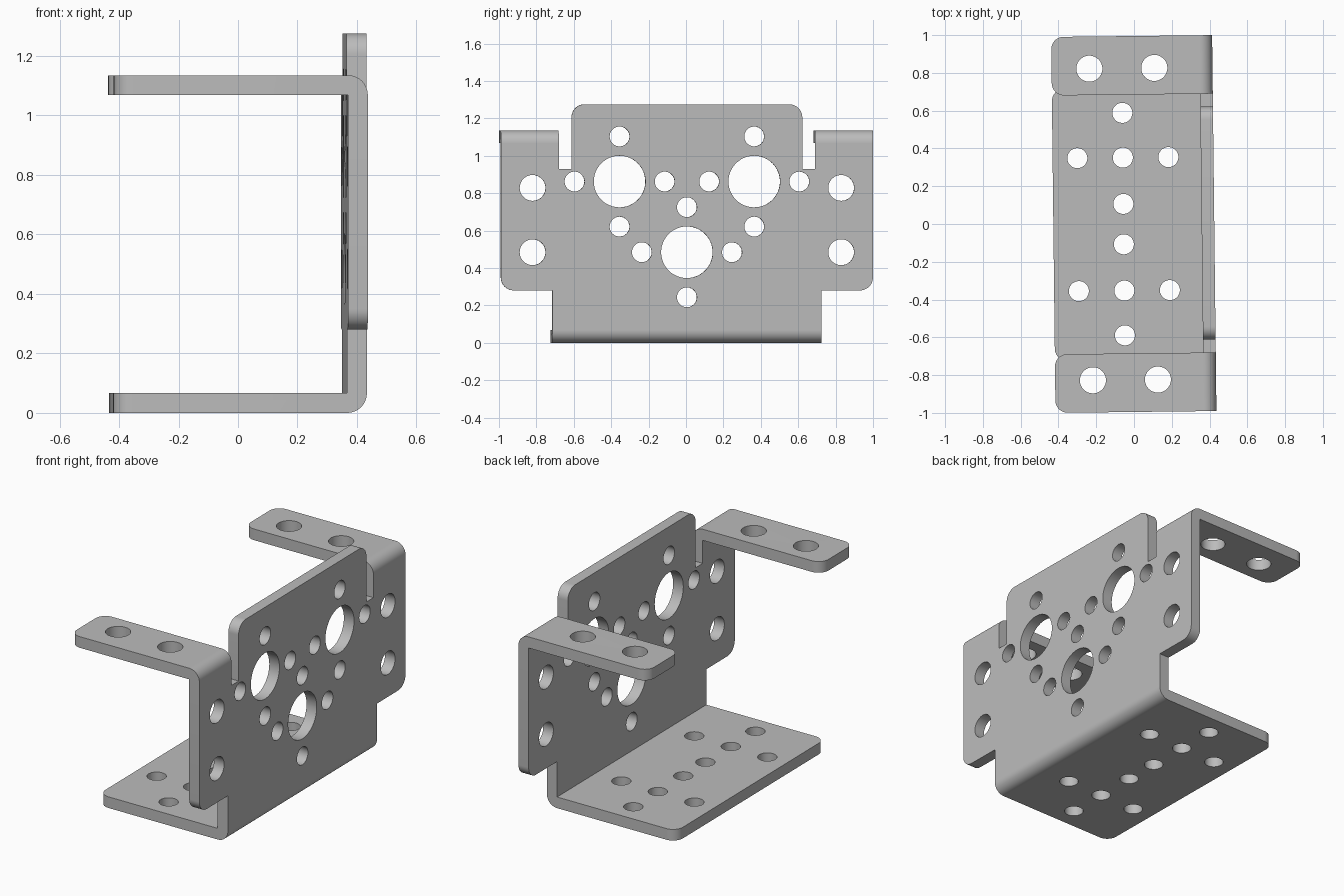
import bpy, bmesh
from math import sin, cos, pi
from mathutils import Vector, Matrix

if "Cube" in bpy.data.objects:
    bpy.data.objects.remove(bpy.data.objects["Cube"], do_unlink=True)

T = 0.067                      # sheet thickness
X_FREE, X_OUT = -0.427, 0.425  # free edge and outer wall face
TOP = 1.135                    # top of the upper tabs

steel = bpy.data.materials.new("grey_steel")
steel.use_nodes = True
GREY = (0.5, 0.5, 0.5, 1)
steel.diffuse_color = GREY
steel.node_tree.nodes["Principled BSDF"].inputs["Base Color"].default_value = GREY


def rounded(corners, steps=10):
    """Outline from (u, v, radius) corners, with round corners as arcs."""
    out = []
    for i, (u, v, r) in enumerate(corners):
        p = Vector((u, v))
        if not r:
            out.append(p)
            continue
        a = (Vector(corners[i - 1][:2]) - p).normalized()
        b = (Vector(corners[(i + 1) % len(corners)][:2]) - p).normalized()
        c = p + (a + b) * r
        for k in range(steps + 1):
            t = k / steps * pi / 2
            out.append(c - b * r * cos(t) - a * r * sin(t))
    return out


def add_object(bm, name):
    bmesh.ops.recalc_face_normals(bm, faces=bm.faces)
    me = bpy.data.meshes.new(name)
    bm.to_mesh(me)
    bm.free()
    me.materials.append(steel)
    ob = bpy.data.objects.new(name, me)
    bpy.context.collection.objects.link(ob)
    return ob


def plate(name, corners, place, depth, bend_z=None):
    """Extruded outline; place maps outline (u, v) to 3D."""
    bm = bmesh.new()
    face = bm.faces.new([bm.verts.new(place(p.x, p.y)) for p in rounded(corners)])
    ext = bmesh.ops.extrude_face_region(bm, geom=[face])
    bmesh.ops.translate(bm, vec=depth, verts=[g for g in ext["geom"]
                                             if isinstance(g, bmesh.types.BMVert)])
    if bend_z is not None:     # round the outside of the bend
        bend = [e for e in bm.edges if all(abs(v.co.x - X_OUT) < 1e-4 and
                abs(v.co.z - bend_z) < 1e-4 for v in e.verts)]
        bmesh.ops.bevel(bm, geom=bend, offset=T - 0.001, segments=10,
                        profile=0.5, affect='EDGES')
    return add_object(bm, name)


def flange(name, y0, y1, z, bend_z):
    r = 0.065
    return plate(name, [(X_FREE, y0, r), (X_OUT, y0, 0), (X_OUT, y1, 0), (X_FREE, y1, r)],
                 lambda u, v: (u, v, z), (0, 0, T), bend_z)


def apply_boolean(ob, other, operation):
    mod = ob.modifiers.new("join", 'BOOLEAN')
    mod.operation, mod.solver, mod.object = operation, 'EXACT', other
    bpy.context.view_layer.objects.active = ob
    bpy.ops.object.modifier_apply(modifier=mod.name)
    bpy.data.objects.remove(other, do_unlink=True)


# Upright wall with wings, notches and raised centre
half = [(0.72, T, 0), (0.72, 0.28, 0), (0.995, 0.28, 0.07), (0.995, TOP - T, 0),
        (0.685, TOP - T, 0), (0.685, 0.93, 0), (0.617, 0.93, 0), (0.617, 1.275, 0.07)]
outline = half + [(-y, z, r) for y, z, r in reversed(half)]
bracket = plate("bracket", outline, lambda u, v: (X_OUT - T, u, v), (T, 0, 0))

# Bottom flange and two upper tabs, bent from the same sheet
for part in (flange("bottom_flange", -0.72, 0.72, 0, 0),
             flange("left_tab", 0.685, 0.995, TOP - T, TOP),
             flange("right_tab", -0.995, -0.685, TOP - T, TOP)):
    apply_boolean(bracket, part, 'UNION')

# Holes
SMALL, MEDIUM, BIG, RING = 0.053, 0.069, 0.138, 0.241
cut = bmesh.new()


def hole(x, y, z, r, axis):
    turn = Matrix.Rotation(pi / 2, 4, 'Y') if axis == 'X' else Matrix()
    bmesh.ops.create_cone(cut, cap_ends=True, segments=48, radius1=r, radius2=r,
                          depth=0.2, matrix=Matrix.Translation((x, y, z)) @ turn)


wall_x = X_OUT - T / 2
for y, z in ((-0.36, 0.862), (0.36, 0.862), (0, 0.484)):
    hole(wall_x, y, z, BIG, 'X')
    for dy, dz in ((RING, 0), (-RING, 0), (0, RING), (0, -RING)):
        hole(wall_x, y + dy, z + dz, SMALL, 'X')
for side in (-1, 1):
    for z in (0.484, 0.828):
        hole(wall_x, side * 0.825, z, MEDIUM, 'X')
    for x in (-0.227, 0.117):
        hole(x, side * 0.825, TOP - T / 2, MEDIUM, 'Z')
    for y in (0.107, 0.352, 0.589):
        hole(-0.055, side * y, T / 2, SMALL, 'Z')
    for dx in (-RING, RING):
        hole(-0.055 + dx, side * 0.352, T / 2, SMALL, 'Z')
apply_boolean(bracket, add_object(cut, "hole_cutter"), 'DIFFERENCE')

# Slight turn about the vertical, then smooth bends with sharp edges
bracket.rotation_euler.z = 0.0115
bpy.ops.object.select_all(action='DESELECT')
bracket.select_set(True)
bpy.context.view_layer.objects.active = bracket
bpy.ops.object.shade_smooth_by_angle(angle=pi / 6)
